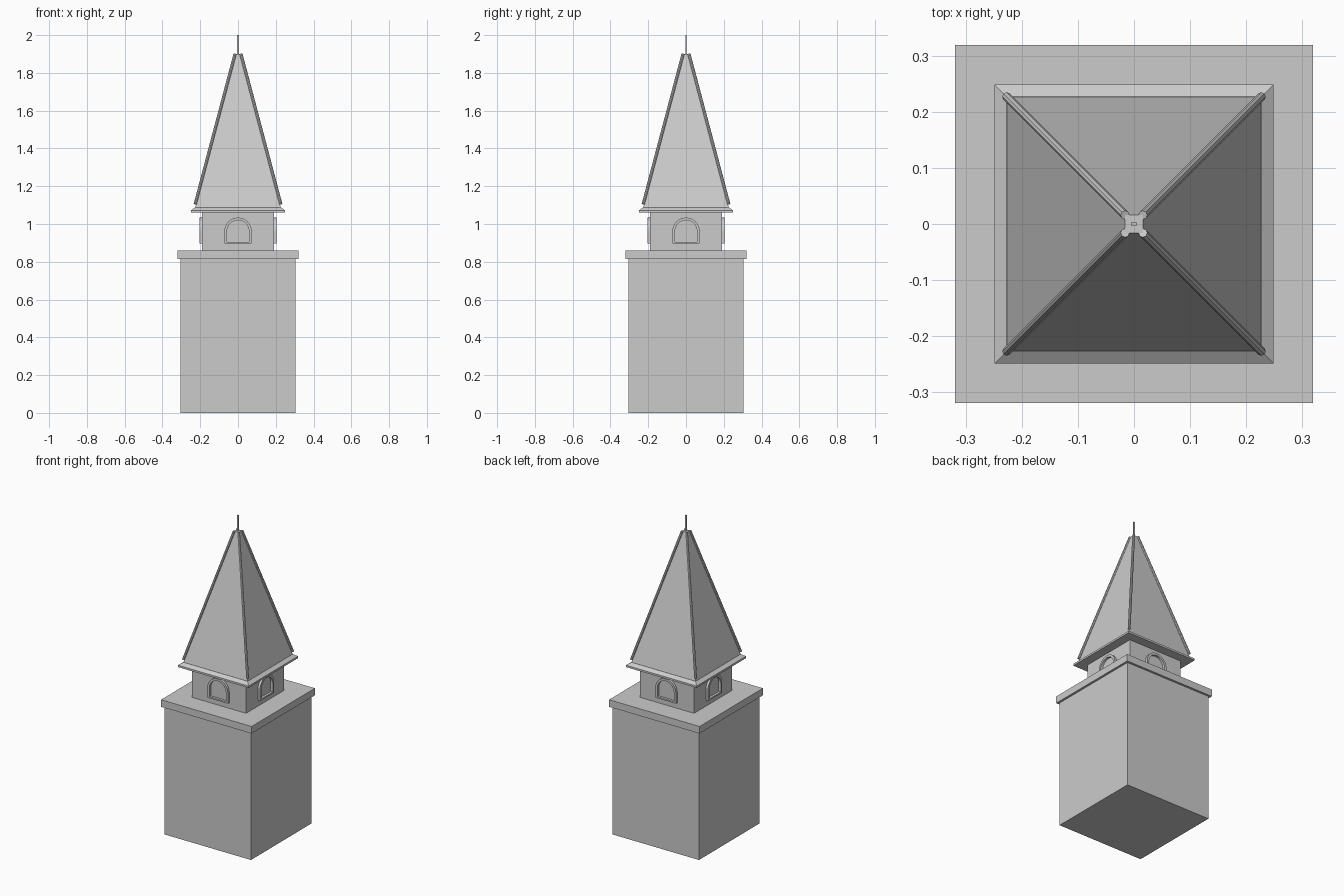
import bpy, bmesh
from math import pi, sin, cos
from mathutils import Matrix, Vector

cube = bpy.data.objects.get("Cube")
if cube:
    bpy.data.objects.remove(cube, do_unlink=True)

stone = bpy.data.materials.new("stone_grey")
GREY = (0.6, 0.6, 0.6, 1)
stone.diffuse_color = GREY
stone.use_nodes = True
stone.node_tree.nodes["Principled BSDF"].inputs["Base Color"].default_value = GREY


def finish(name, bm):
    bmesh.ops.recalc_face_normals(bm, faces=bm.faces)
    mesh = bpy.data.meshes.new(name)
    bm.to_mesh(mesh)
    bm.free()
    mesh.materials.append(stone)
    obj = bpy.data.objects.new(name, mesh)
    bpy.context.collection.objects.link(obj)
    return obj


def square_stack(name, levels, depth_ratio=1):
    """Closed solid through square rings given as (half width, height)."""
    bm = bmesh.new()
    rings = [[bm.verts.new((sx * h, sy * h * depth_ratio, z))
              for sx, sy in ((-1, -1), (1, -1), (1, 1), (-1, 1))]
             for h, z in levels]
    for low, high in zip(rings, rings[1:]):
        for i in range(4):
            j = (i + 1) % 4
            bm.faces.new((low[i], low[j], high[j], high[i]))
    bm.faces.new(rings[0])
    bm.faces.new(rings[-1])
    return finish(name, bm)


# Tower body, ledge and belfry
square_stack("tower_body", [(0.305, 0), (0.305, 0.815)])
square_stack("ledge", [(0.319, 0.815), (0.319, 0.86)])
square_stack("belfry", [(0.19, 0.86), (0.19, 1.06)])

# Chamfered eave, spire and finial
square_stack("eave", [(0.249, 1.06), (0.249, 1.072), (0.227, 1.088)])
square_stack("spire_roof", [(0.227, 1.086), (0.016, 1.9)])
square_stack("finial", [(0.005, 1.895), (0.005, 2.0)], 0.6)


# Round ridges along the spire hips
def hip_ridge(name, sx, sy):
    start = Vector((sx * 0.227, sy * 0.227, 1.105))
    end = Vector((sx * 0.016, sy * 0.016, 1.9))
    axis = end - start
    place = Matrix.Translation((start + end) / 2) @ axis.to_track_quat("Z", "Y").to_matrix().to_4x4()
    bm = bmesh.new()
    bmesh.ops.create_cone(bm, cap_ends=True, segments=8, radius1=0.008,
                          radius2=0.008, depth=axis.length, matrix=place)
    finish(name, bm)


for front, sy in (("front", -1), ("back", 1)):
    for side, sx in (("left", 1), ("right", -1)):
        hip_ridge(f"{front}_{side}_hip_ridge", sx, sy)


# Raised arched window frames
def arch(radius, bottom, steps=16):
    spring = 0.962
    curve = [(radius * cos(pi * i / steps), spring + radius * sin(pi * i / steps))
             for i in range(steps + 1)]
    return [(radius, bottom)] + curve + [(-radius, bottom)]


def window_frame(name, angle):
    bm = bmesh.new()
    outer, inner = arch(0.072, 0.896), arch(0.058, 0.905)
    loops = [[bm.verts.new((x, y, z)) for x, z in outline]
             for outline, y in ((outer, -0.188), (outer, -0.205),
                                (inner, -0.205), (inner, -0.188))]
    n = len(outer)
    for k in range(4):
        a, b = loops[k], loops[(k + 1) % 4]
        for i in range(n):
            j = (i + 1) % n
            bm.faces.new((a[i], a[j], b[j], b[i]))
    bm.transform(Matrix.Rotation(angle, 4, "Z"))
    finish(name, bm)


for i, side in enumerate(("front", "left", "back", "right")):
    window_frame(f"{side}_window_frame", i * pi / 2)
